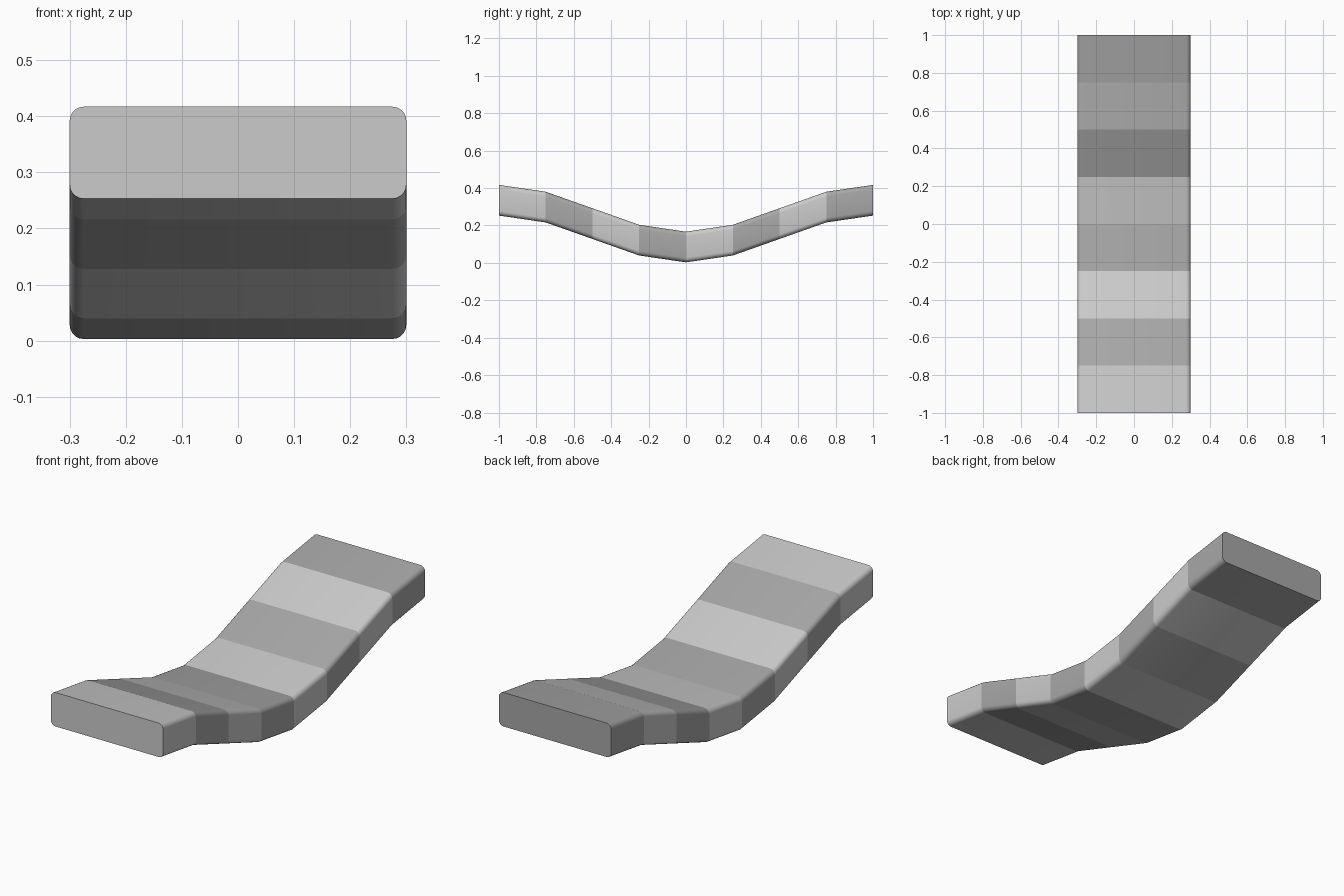
import bpy, bmesh, math

if "Cube" in bpy.data.objects:
    bpy.data.objects.remove(bpy.data.objects["Cube"])

HALF_W, THICK, RADIUS, BASE = 0.30, 0.164, 0.025, 0.003
SEGMENTS, CORNER_STEPS = 8, 5


def grey(name, v):
    mat = bpy.data.materials.new(name)
    mat.diffuse_color = (v, v, v, 1)
    mat.use_nodes = True
    mat.node_tree.nodes["Principled BSDF"].inputs["Base Color"].default_value = mat.diffuse_color
    return mat


def rounded_section():
    # Rounded rectangle in x-z, counter-clockwise seen from the front
    pts = []
    centres = [(1, 1), (-1, 1), (-1, -1), (1, -1)]
    for i, (sx, sz) in enumerate(centres):
        cx = sx * (HALF_W - RADIUS)
        cz = THICK / 2 + sz * (THICK / 2 - RADIUS)
        for k in range(CORNER_STEPS + 1):
            a = math.pi / 2 * (i + k / CORNER_STEPS)
            pts.append((cx + RADIUS * math.cos(a), cz + RADIUS * math.sin(a)))
    return pts


# Curved slab: the section follows a cosine dip along y
section = rounded_section()
bm = bmesh.new()
rings = []
for s in range(SEGMENTS + 1):
    y = -1 + 2 * s / SEGMENTS
    lift = BASE + 0.125 * (1 - math.cos(math.pi * y))
    rings.append([bm.verts.new((x, y, z + lift)) for x, z in section])

n = len(section)
for s, (a, b) in enumerate(zip(rings, rings[1:])):
    for i in range(n):
        j = (i + 1) % n
        f = bm.faces.new((a[i], b[i], b[j], a[j]))
        f.smooth = True
        f.material_index = s % 2  # alternating grey bands

# End caps
bm.faces.new(rings[0]).material_index = 0
bm.faces.new(rings[-1][::-1]).material_index = (SEGMENTS - 1) % 2
bmesh.ops.recalc_face_normals(bm, faces=bm.faces[:])

# Crisp creases between bands, smooth rounded long edges
for ring in rings:
    for i in range(n):
        bm.edges.get((ring[i], ring[(i + 1) % n])).smooth = False

mesh = bpy.data.meshes.new("curved_slab")
bm.to_mesh(mesh)
bm.free()
mesh.materials.append(grey("light_grey", 0.62))
mesh.materials.append(grey("dark_grey", 0.39))
slab = bpy.data.objects.new("curved_slab", mesh)
bpy.context.collection.objects.link(slab)
